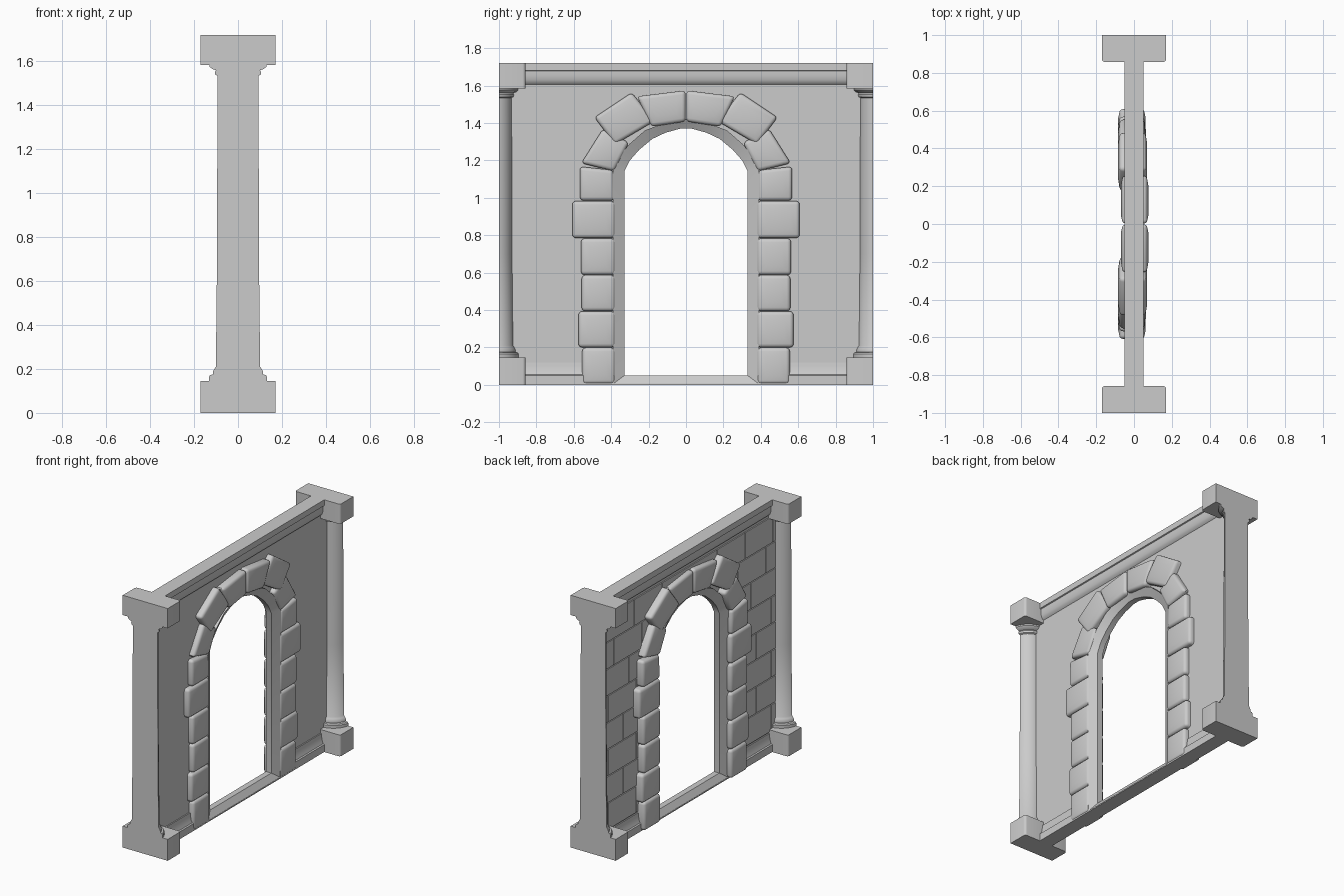
import bpy, bmesh, math
from mathutils import Vector

if "Cube" in bpy.data.objects:
    bpy.data.objects.remove(bpy.data.objects["Cube"])


def finish(bm, name):
    bmesh.ops.recalc_face_normals(bm, faces=bm.faces)
    me = bpy.data.meshes.new(name)
    bm.to_mesh(me)
    bm.free()
    ob = bpy.data.objects.new(name, me)
    bpy.context.collection.objects.link(ob)
    return ob


def prism(bm, pts, extrude):
    """Polygon extruded along a vector; returns all its faces."""
    f = bm.faces.new([bm.verts.new(p) for p in pts])
    r = bmesh.ops.extrude_face_region(bm, geom=[f], use_keep_orig=True)
    vs = [v for v in r["geom"] if isinstance(v, bmesh.types.BMVert)]
    bmesh.ops.translate(bm, verts=vs, vec=extrude)
    return vs


def box(bm, x0, x1, y0, y1, z0, z1):
    return prism(bm, [(x0, y0, z0), (x1, y0, z0), (x1, y1, z0), (x0, y1, z0)], (0, 0, z1 - z0))


def clip_end(bm, side):
    """Cut the part flat at the end of the wall and cap it."""
    r = bmesh.ops.bisect_plane(bm, geom=bm.verts[:] + bm.edges[:] + bm.faces[:],
                               plane_co=(0, side, 0), plane_no=(0, side, 0), clear_outer=True)
    edges = [e for e in r["geom_cut"] if isinstance(e, bmesh.types.BMEdge)]
    bmesh.ops.contextual_create(bm, geom=edges)


# Door opening outlines (right half, y-z)
inner = [(.33, .05), (.33, 1.14), (.3, 1.2), (.25, 1.257), (.18, 1.315), (.11, 1.348), (.03, 1.37)]
outer = [(.39, .005), (.39, 1.15), (.36, 1.22), (.3, 1.29), (.22, 1.36), (.13, 1.395), (.03, 1.42)]


def full(half):
    return half + [(-y, z) for y, z in reversed(half)]


# Wall panel with the arch cut out
bm = bmesh.new()
hole = full([((a[0] + b[0]) / 2, (a[1] + b[1]) / 2) for a, b in zip(inner, outer)])
outline = [(.97, .02), (.97, 1.65), (-.97, 1.65), (-.97, .02)] + hole[::-1]
prism(bm, [(-.02, y, z) for y, z in outline], (.04, 0, 0))
finish(bm, "wall_panel")

# Splayed lining of the doorway, including the sill
bm = bmesh.new()
section = [(-.05, outer), (-.02, inner), (.02, inner), (.05, outer)]
loops = [[bm.verts.new((x, y, z)) for y, z in full(path)] for x, path in section]
n = len(loops[0])
for k in range(4):
    a, b = loops[k], loops[(k + 1) % 4]
    for i in range(n):
        j = (i + 1) % n
        bm.faces.new((a[i], a[j], b[j], b[i]))
finish(bm, "door_lining")


# Mouldings along the top and bottom of the wall
def rail(name, half, y0, y1):
    bm = bmesh.new()
    prof = half + [(-x, z) for x, z in reversed(half)]
    prism(bm, [(x, y0, z) for x, z in prof], (0, y1 - y0, 0))
    finish(bm, name)


rail("top_moulding", [(.05, 1.72), (.05, 1.68), (.042, 1.677), (.042, 1.655),
                      (.038, 1.63), (.03, 1.613), (.018, 1.604)], -.93, .93)
base = [(.05, 0), (.05, .05), (.042, .055), (.034, .075), (.03, .1), (.028, .12), (.01, .12)]
rail("base_moulding_left", base, -.93, -.385)
rail("base_moulding_right", base, .385, .93)
bm = bmesh.new()
box(bm, -.05, .05, -.39, .39, 0, .008)
finish(bm, "threshold")

# Raised brickwork on the -x face
bm = bmesh.new()
rows, z0, step, gap = 8, .13, .183, .006
for r in range(rows):
    lo, hi = z0 + r * step, z0 + (r + 1) * step - gap
    limit = .42 if hi < 1.2 else (.36 if lo < 1.37 else 0)
    for side in (-1, 1):
        y = limit
        w = .3 if r % 2 else .16
        while y < .9:
            e = min(y + w, .93)
            a, b = sorted((side * y, side * (e - gap)))
            box(bm, -.028, -.015, a, b, lo, hi)
            y, w = e, .3
finish(bm, "brickwork")

# Arch stones: (y, z) corners for the left half, bottom to crown
stones = [[(-o, t), (-.38, t), (-.38, b), (-o, b)] for o, b, t in
          [(.555, .004, .199), (.575, .2, .393), (.558, .394, .587),
           (.562, .588, .783), (.608, .785, .983)]]
stones += [
    [(-.568, 1.167), (-.388, 1.148), (-.383, .985), (-.567, .985)],
    [(-.56, 1.185), (-.445, 1.368), (-.305, 1.295), (-.385, 1.142)],
    [(-.49, 1.43), (-.29, 1.563), (-.168, 1.41), (-.38, 1.285)],
    [(-.262, 1.542), (-.002, 1.574), (-.002, 1.408), (-.185, 1.38)]]
depths = {1: [.056] * 6 + [.058, .064, .071], -1: [.078] * 8 + [.064]}
for face, name in ((1, "arch_stones_plain_side"), (-1, "arch_stones_brick_side")):
    total = bmesh.new()
    for quad, d in zip(stones, depths[face]):
        for s in (1, -1):
            bm = bmesh.new()
            prism(bm, [(0, s * y, z) for y, z in quad], (face * d, 0, 0))
            bmesh.ops.recalc_face_normals(bm, faces=bm.faces)
            edges = [e for e in bm.edges if any(abs(v.co.x) > .01 for v in e.verts)]
            bmesh.ops.bevel(bm, geom=edges, offset=.02, segments=3, profile=.5, affect='EDGES')
            front = max(bm.faces, key=lambda f: f.calc_center_median().x * face)
            bmesh.ops.inset_individual(bm, faces=[front], thickness=.04, depth=.006)
            tmp = bpy.data.meshes.new("tmp")
            bm.to_mesh(tmp)
            bm.free()
            total.from_mesh(tmp)
            bpy.data.meshes.remove(tmp)
    finish(total, name)

# End columns: plinth, turned shaft and cap block, all cut flat at the wall's end
shaft = [(.135, .14), (.135, .165), (.13, .172), (.118, .175), (.118, .188), (.112, .2), (.105, .21),
         (.1, .7), (.098, 1.535), (.108, 1.54), (.11, 1.552), (.104, 1.56), (.122, 1.566),
         (.132, 1.576), (.135, 1.6)]
SEG = 32
for side, tag in ((-1, "front"), (1, "back")):
    cy = side * 1.028
    bm = bmesh.new()
    rings = [[bm.verts.new((r * math.cos(2 * math.pi * i / SEG), cy + r * math.sin(2 * math.pi * i / SEG), z))
              for i in range(SEG)] for r, z in shaft]
    for a, b in zip(rings, rings[1:]):
        for i in range(SEG):
            j = (i + 1) % SEG
            bm.faces.new((a[i], a[j], b[j], b[i]))
    bm.faces.new(rings[0])
    bm.faces.new(rings[-1])
    clip_end(bm, side)
    finish(bm, tag + "_column_shaft")
    for part, lo, hi in (("plinth", 0, .146), ("cap_block", 1.585, 1.72)):
        bm = bmesh.new()
        box(bm, -.17, .17, cy - .17, cy + .17, lo, hi)
        upright = [e for e in bm.edges if abs(e.verts[0].co.z - e.verts[1].co.z) > .01]
        bmesh.ops.bevel(bm, geom=upright, offset=.015, segments=3, profile=.5, affect='EDGES')
        clip_end(bm, side)
        finish(bm, tag + "_column_" + part)

# Smooth shading with crisp edges
for ob in bpy.context.scene.objects:
    ob.select_set(True)
    bpy.context.view_layer.objects.active = ob
bpy.ops.object.shade_smooth_by_angle(angle=math.radians(35))
